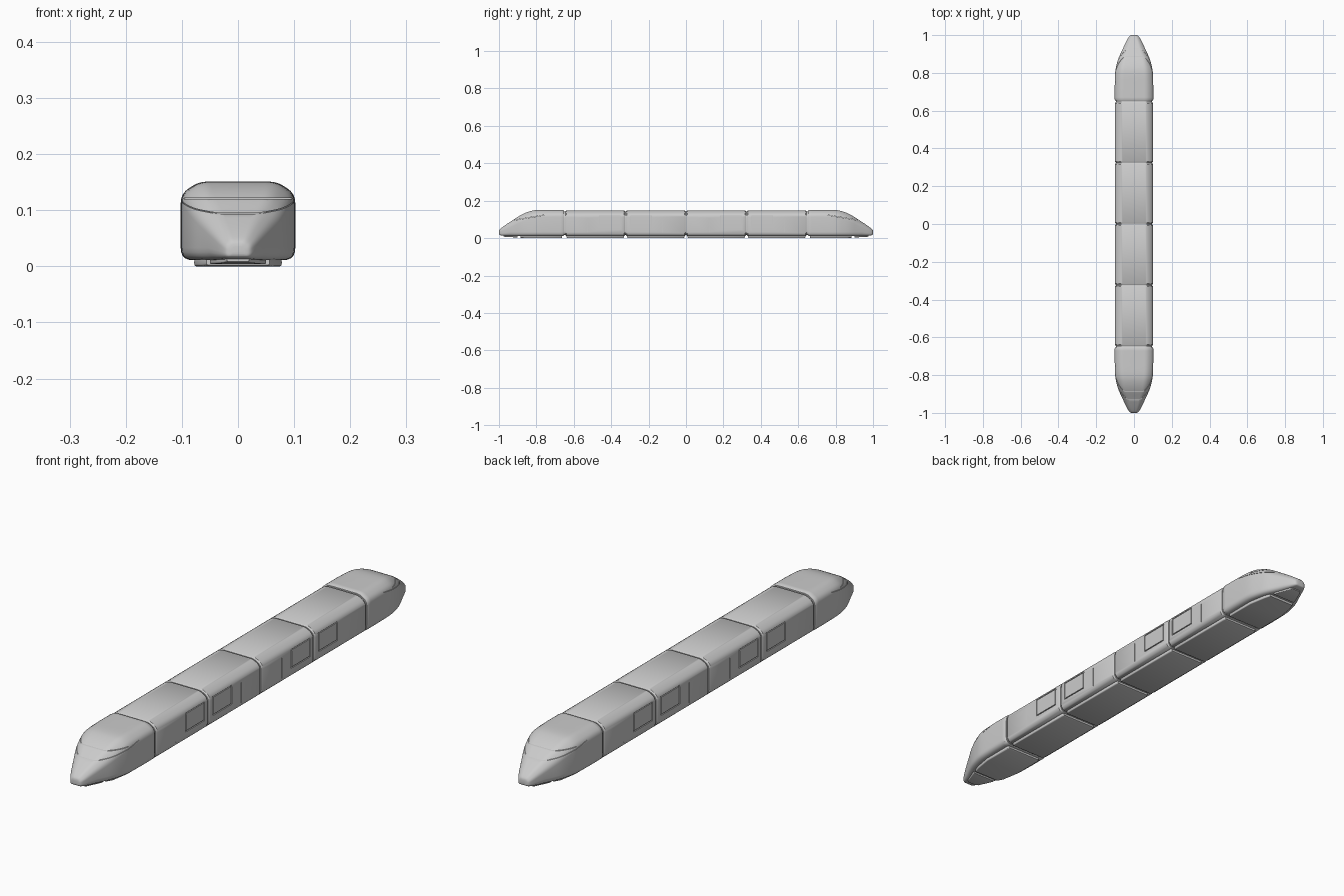
import bpy, bmesh
from mathutils import Vector

cube = bpy.data.objects.get("Cube")
if cube:
    bpy.data.objects.remove(cube)

grey = bpy.data.materials.new("plain_grey")
grey.use_nodes = True
COLOUR = (0.6, 0.6, 0.6, 1)
grey.diffuse_color = COLOUR
grey.node_tree.nodes["Principled BSDF"].inputs["Base Color"].default_value = COLOUR


def make_object(name, bm):
    bmesh.ops.recalc_face_normals(bm, faces=bm.faces)
    mesh = bpy.data.meshes.new(name)
    bm.to_mesh(mesh)
    bm.free()
    mesh.materials.append(grey)
    obj = bpy.data.objects.new(name, mesh)
    bpy.context.collection.objects.link(obj)
    return obj


def section(y, w, shoulder, roof_w, top, base, radius=0.022, steps=5):
    """Rounded hull outline across the train at y."""
    poly = [Vector(p) for p in ((0, base), (w, base), (w, shoulder), (roof_w, top), (0, top))]
    half = []
    for a, b, c in zip(poly, poly[1:], poly[2:]):
        r = min(radius, 0.42 * (b - a).length, 0.42 * (c - b).length)
        start, end = b + (a - b).normalized() * r, b + (c - b).normalized() * r
        for i in range(steps + 1):
            t = i / steps
            half.append(start * (1 - t) ** 2 + b * 2 * t * (1 - t) + end * t * t)
    outline = half + [Vector((-p.x, p.y)) for p in reversed(half)]
    return [(p.x, y, p.y) for p in outline]


def loft(name, stations, sign=1):
    bm = bmesh.new()
    rings = [[bm.verts.new(p) for p in section(s[0] * sign, *s[1:])] for s in stations]
    for a, b in zip(rings, rings[1:]):
        for i in range(len(a)):
            j = (i + 1) % len(a)
            bm.faces.new((a[i], a[j], b[j], b[i]))
    bm.faces.new(rings[0])
    bm.faces.new(rings[-1])
    return make_object(name, bm)


def smooth_path(stations, steps=4):
    """Catmull-Rom interpolation between hull stations."""
    pts = [stations[0]] + stations + [stations[-1]]
    out = []
    for a, b, c, d in zip(pts, pts[1:], pts[2:], pts[3:]):
        for i in range(steps):
            t = i / steps
            out.append(tuple(
                0.5 * (2 * q + (r - p) * t + (2 * p - 5 * q + 4 * r - s) * t * t
                       + (3 * q - p - 3 * r + s) * t ** 3)
                for p, q, r, s in zip(a, b, c, d)))
    return out + [stations[-1]]


def add_box(bm, centre, size):
    verts = bmesh.ops.create_cube(bm, size=1)["verts"]
    for v in verts:
        v.co = Vector(centre) + Vector(v.co[i] * size[i] for i in range(3))
    return verts


def cut(obj, bm):
    cutter = make_object(obj.name + "_cutter", bm)
    cutter.hide_render = True
    mod = obj.modifiers.new("grooves", "BOOLEAN")
    mod.object, mod.operation, mod.solver, mod.use_self = cutter, "DIFFERENCE", "EXACT", True
    bpy.context.view_layer.objects.active = obj
    bpy.ops.object.modifier_apply(modifier=mod.name)
    bpy.data.objects.remove(cutter)


def shade(obj):
    bpy.ops.object.select_all(action="DESELECT")
    obj.select_set(True)
    bpy.context.view_layer.objects.active = obj
    bpy.ops.object.shade_smooth_by_angle(angle=0.6)


def hull_ends(y0, y1, full, lip=0.006):
    """Straight body with slightly drawn-in ends."""
    w, sh, rw, top, base = full
    small = (w - 0.004, sh - 0.002, rw - 0.002, top - 0.004, base + 0.003)
    return [(y0, *small), (y0 + lip, *full), (y1 - lip, *full), (y1, *small)]


parts = []
CAR = (0.101, 0.127, 0.07, 0.148, 0.011)
UNDER = (0.078, 0.012, 0.074, 0.02, 0.0)

# Inner core closing the joints between the cars
parts.append(loft("joint_core", [(y, 0.094, 0.122, 0.066, 0.142, 0.016) for y in (-0.68, 0.68)]))

# Passenger cars: (near end, far end, window centre, panel seam)
layout = [(0.002, 0.322, 0.24, 0.125), (0.326, 0.645, 0.408, 0.525)]
for sign, side in ((-1, "front"), (1, "rear")):
    for (y0, y1, window, seam), place in zip(layout, ("inner", "outer")):
        ys = sorted((sign * y0, sign * y1))
        car = loft(f"{side}_{place}_car", hull_ends(*ys, CAR))
        bm = bmesh.new()
        for x in (-0.102, 0.102):
            # window outline and door seam grooves
            for d in (-1, 1):
                add_box(bm, (x, sign * window + d * 0.056, 0.084), (0.01, 0.004, 0.074))
                add_box(bm, (x, sign * window, 0.084 + d * 0.035), (0.01, 0.112, 0.004))
            add_box(bm, (x, sign * seam, 0.07), (0.005, 0.0025, 0.08))
        cut(car, bm)
        parts.append(car)
        # Underfloor panel
        parts.append(loft(f"{side}_{place}_underfloor", hull_ends(ys[0] + 0.006, ys[1] - 0.006, UNDER)))

# Streamlined cabs: y, half width, shoulder z, roof half width, roof z, base z
nose = [(0.658, 0.102, 0.129, 0.07, 0.151, 0.011), (0.73, 0.102, 0.129, 0.07, 0.151, 0.011),
        (0.80, 0.1, 0.126, 0.068, 0.15, 0.011), (0.84, 0.093, 0.117, 0.063, 0.142, 0.011),
        (0.88, 0.081, 0.1, 0.056, 0.125, 0.011), (0.92, 0.063, 0.079, 0.041, 0.1, 0.011),
        (0.96, 0.044, 0.058, 0.027, 0.074, 0.012), (0.985, 0.031, 0.044, 0.018, 0.056, 0.014),
        (0.997, 0.022, 0.036, 0.012, 0.045, 0.017), (1.0, 0.012, 0.03, 0.007, 0.036, 0.022)]
rear_lip = (0.651, 0.098, 0.126, 0.068, 0.147, 0.014)
for sign, side in ((-1, "front"), (1, "rear")):
    cab = loft(f"{side}_cab", [rear_lip] + smooth_path(nose), sign)
    bm = bmesh.new()
    # Windscreen seams: a level one and one sloping down towards the nose
    add_box(bm, (0, sign * 0.87, 0.121), (0.3, 0.12, 0.002))
    for v in add_box(bm, (0, sign * 0.85, 0.1075), (0.3, 0.2, 0.0015)):
        v.co.z -= (abs(v.co.y) - 0.85) * 0.17
    cut(cab, bm)
    parts.append(cab)
    # Underfloor and nose panels
    parts.append(loft(f"{side}_cab_underfloor", [
        (0.662, 0.074, 0.012, 0.07, 0.02, 0.003), (0.668, *UNDER), (0.79, *UNDER),
        (0.86, 0.066, 0.012, 0.062, 0.02, 0.0), (0.885, 0.056, 0.012, 0.052, 0.02, 0.002)], sign))
    parts.append(loft(f"{side}_nose_underfloor", [
        (0.9, 0.05, 0.013, 0.046, 0.02, 0.005), (0.906, 0.05, 0.013, 0.046, 0.02, 0.004),
        (0.965, 0.027, 0.015, 0.024, 0.02, 0.006), (0.975, 0.02, 0.016, 0.018, 0.02, 0.009)], sign))

for part in parts:
    shade(part)
